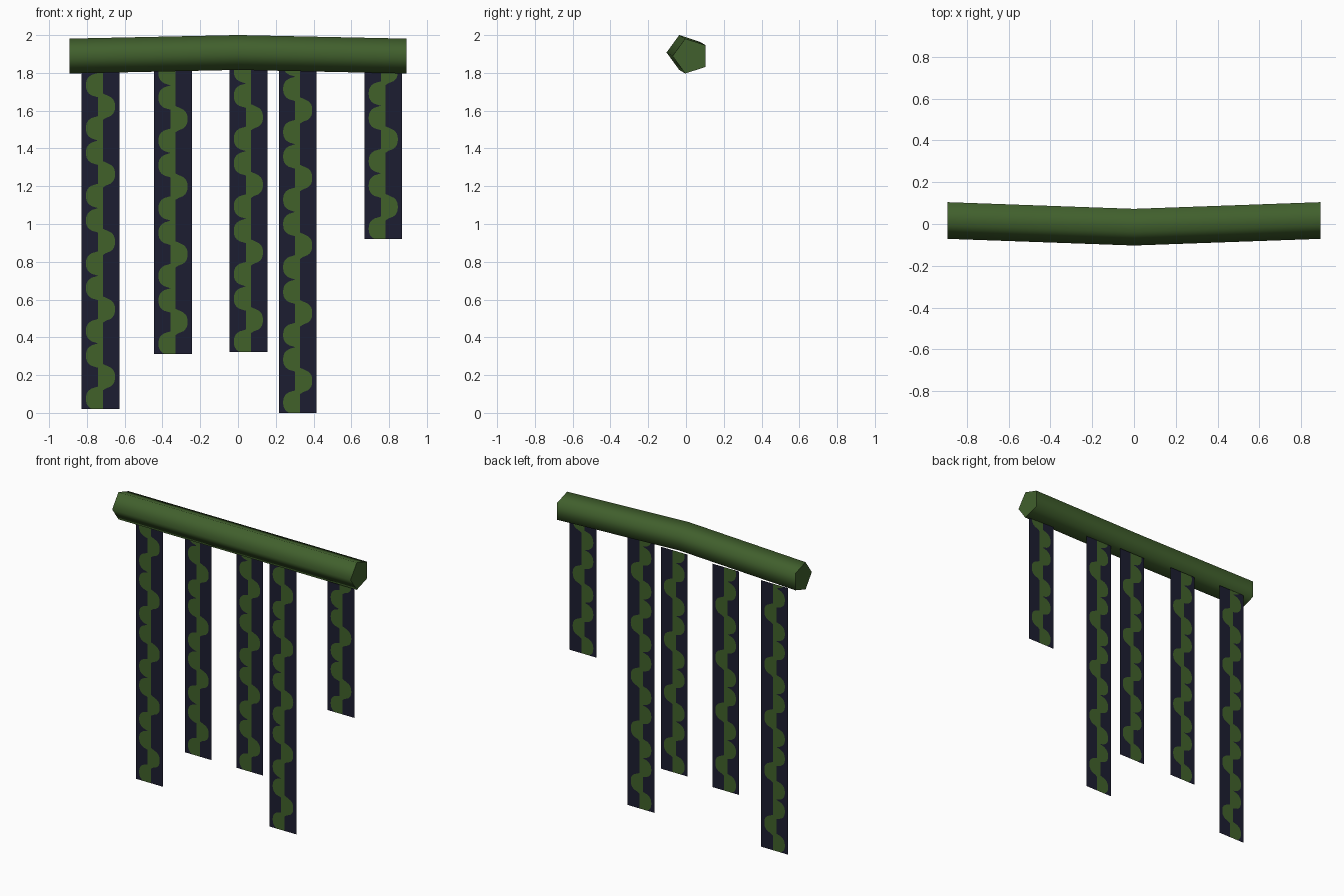
import bpy
import bmesh
import math

if "Cube" in bpy.data.objects:
    bpy.data.objects.remove(bpy.data.objects["Cube"])


def linear(c):
    c /= 255
    return c / 12.92 if c <= 0.04045 else ((c + 0.055) / 1.055) ** 2.4


def material(name, r, g, b):
    m = bpy.data.materials.new(name)
    m.diffuse_color = (linear(r), linear(g), linear(b), 1)
    m.use_nodes = True
    m.node_tree.nodes["Principled BSDF"].inputs["Base Color"].default_value = m.diffuse_color
    return m


MOSS = material("moss green", 65, 96, 45)
LEAF = material("leaf green", 65, 97, 42)
DARK = material("dark indigo", 28, 29, 49)


def finish(bm, name, mats):
    mesh = bpy.data.meshes.new(name)
    bm.to_mesh(mesh)
    bm.free()
    for m in mats:
        mesh.materials.append(m)
    ob = bpy.data.objects.new(name, mesh)
    bpy.context.collection.objects.link(ob)
    return ob


# Five-sided branch, bent forward and up at the middle
bm = bmesh.new()
rings = []
for x, cy, cz in ((-0.893, 0.026, 1.889), (0, -0.006, 1.908), (0.893, 0.026, 1.889)):
    rings.append([bm.verts.new((x, cy + 0.097 * math.cos(math.pi + i * math.tau / 5),
                                cz + 0.097 * math.sin(math.pi + i * math.tau / 5)))
                  for i in range(5)])
for a, b in zip(rings, rings[1:]):
    for i in range(5):
        j = (i + 1) % 5
        bm.faces.new((a[i], a[j], b[j], b[i])).smooth = True
for ring in (rings[0], rings[-1]):
    for e in bm.faces.new(ring).edges:
        e.smooth = False
bmesh.ops.recalc_face_normals(bm, faces=bm.faces)
finish(bm, "branch", [MOSS])

# Hanging strips: a stem with rounded leaves that repeat up from the bottom edge
PERIOD, STEM, REACH = 0.358, 0.013, 0.077
ROWS = 36
LEFT_LEAVES, RIGHT_LEAVES = (0.055, 0.283), (0.17,)


def edge_offset(h, leaves):
    """Distance of the leaf outline from the strip's centre line at height h."""
    out = STEM
    for c in leaves:
        d = (h - c + PERIOD / 2) % PERIOD - PERIOD / 2
        t = abs(d) / 0.062
        if t < 1:
            out = max(out, STEM + (REACH - STEM) * (1 - t ** 2.5) ** 0.5)
    return out


def hanging_strip(name, cx, y, bottom, top=1.825):
    bm = bmesh.new()
    step = PERIOD / ROWS
    count = math.ceil((top - bottom) / step)
    previous = None
    for k in range(count + 1):
        h = min(k * step, top - bottom)
        xs = (-0.1, -edge_offset(h, LEFT_LEAVES), edge_offset(h, RIGHT_LEAVES), 0.1)
        row = [bm.verts.new((cx + x, y, bottom + h)) for x in xs]
        if previous:
            for i in range(3):
                f = bm.faces.new((previous[i], previous[i + 1], row[i + 1], row[i]))
                f.material_index = 1 if i == 1 else 0
        previous = row
    finish(bm, name, [DARK, LEAF])


for n, (cx, y, bottom) in enumerate(((-0.728, 0.092, 0.02), (-0.344, 0.067, 0.312),
                                     (0.055, 0.047, 0.322), (0.316, 0.03, 0.0),
                                     (0.769, 0.004, 0.92)), 1):
    hanging_strip(f"hanging_vine_{n}", cx, y, bottom)
